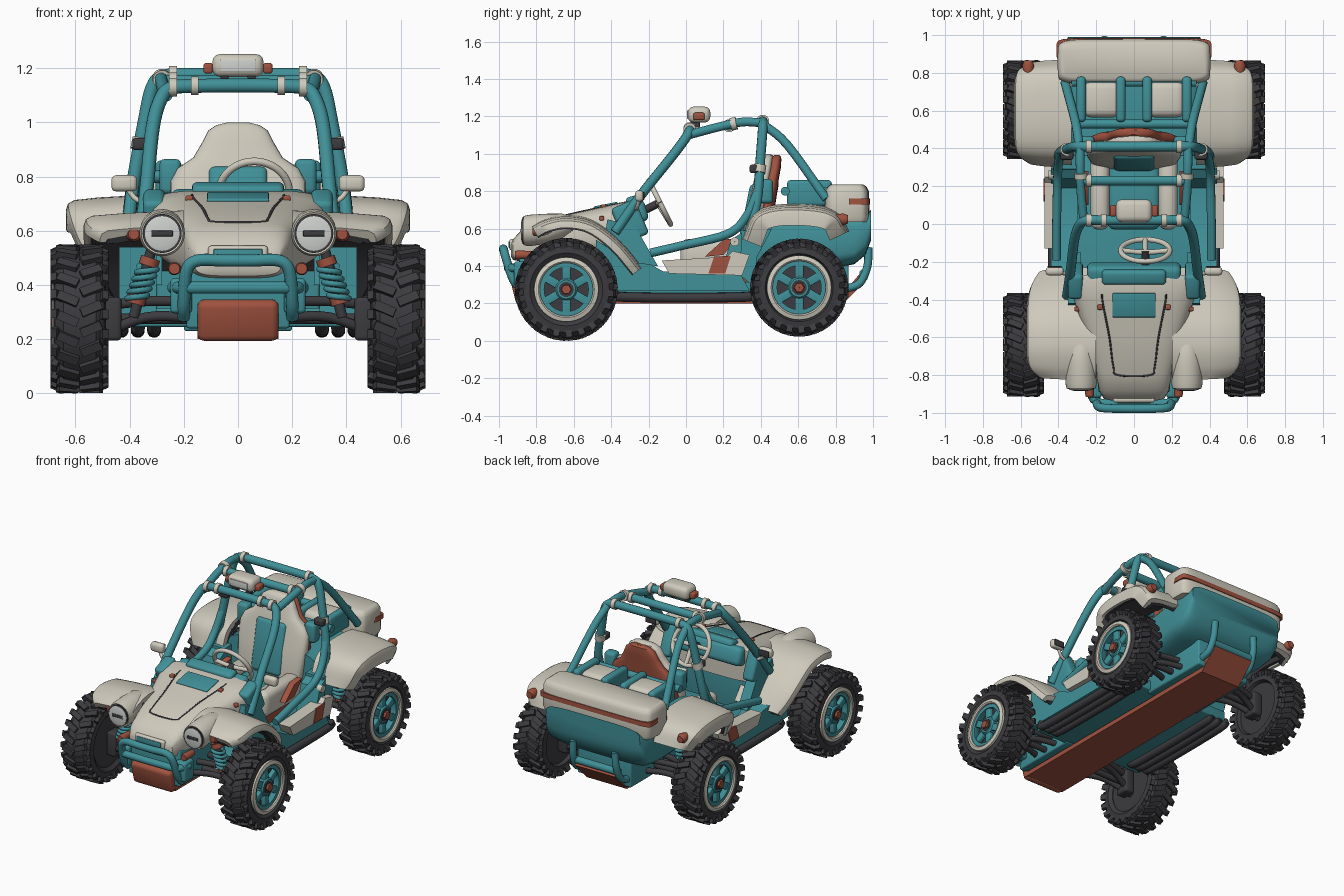
import bpy, bmesh
from math import sin, cos, tau, copysign
from mathutils import Vector, Matrix
if "Cube" in bpy.data.objects:
    bpy.data.objects.remove(bpy.data.objects["Cube"], do_unlink=True)
move, turn = Matrix.Translation, Matrix.Rotation

def paint(name, *rgb):
    mat = bpy.data.materials.new(name)
    mat.use_nodes = True
    mat.diffuse_color = (*rgb, 1)
    mat.node_tree.nodes["Principled BSDF"].inputs["Base Color"].default_value = (*rgb, 1)
    return mat

teal = paint("teal paint", .052, .28, .315)
cream = paint("cream paint", .62, .59, .505)
rust = paint("rust red paint", .35, .085, .05)
dark = paint("charcoal rubber", .045, .044, .05)
glass = paint("pale lens", .62, .64, .62)

def finish(name, bm, mat, mirror=False):
    bmesh.ops.recalc_face_normals(bm, faces=bm.faces)
    mesh = bpy.data.meshes.new(name)
    bm.to_mesh(mesh)
    bm.free()
    mesh.shade_smooth()
    mesh.set_sharp_from_angle(angle=.65)
    mesh.materials.append(mat)
    obj = bpy.data.objects.new(name, mesh)
    bpy.context.collection.objects.link(obj)
    if mirror:
        obj.modifiers.new("Mirror", 'MIRROR').use_mirror_merge = False

def skin(name, rings, mat, mirror=False, loop=False):
    bm = bmesh.new()
    rows = [[bm.verts.new(p) for p in ring] for ring in rings]
    for a, b in zip(rows, rows[1:] + (rows[:1] if loop else [])):
        for i in range(len(a)):
            bm.faces.new((a[i - 1], a[i], b[i], b[i - 1]))
    for end in () if loop else (rows[0], rows[-1]):
        bm.faces.new(end)
    finish(name, bm, mat, mirror)

def smooth(points, steps=5):
    p = [Vector(q) for q in points]
    p = [2 * p[0] - p[1]] + p + [2 * p[-1] - p[-2]]
    out = []
    for a, b, c, d in zip(p, p[1:], p[2:], p[3:]):
        for t in (i / steps for i in range(steps)):
            out.append(.5 * (2 * b + (c - a) * t + (2 * a - 5 * b + 4 * c - d) * t * t + (3 * b - a - 3 * c + d) * t ** 3))
    return out + [p[-2]]

def tubes(mat, radius, mirror, **paths):
    circle = [(radius * cos(tau * k / 12), radius * sin(tau * k / 12)) for k in range(12)]
    for name, points in paths.items():
        path, normal, rings = smooth(points), None, []
        for i, p in enumerate(path):
            along = (path[min(i + 1, len(path) - 1)] - path[max(i - 1, 0)]).normalized()
            normal = normal or along.orthogonal()
            normal = (normal - along * normal.dot(along)).normalized()
            rings.append([p + normal * u + along.cross(normal) * v for u, v in circle])
        skin(name, rings, mat, mirror)

def hoop(*points):
    return [*points] + [(-x, y, z) for x, y, z in reversed(points)]

def add_box(bm, matrix, size, bevel=0):
    made = bmesh.ops.create_cube(bm, size=1, matrix=matrix @ Matrix.Diagonal((*size, 1)))
    if bevel:
        edges = list({e for v in made["verts"] for e in v.link_edges})
        bmesh.ops.bevel(bm, geom=edges, offset=bevel, segments=3, profile=.5, affect='EDGES')

def boxes(mat, mirror, *parts):
    for name, centre, size, bevel, tilt in parts:
        bm = bmesh.new()
        add_box(bm, move(centre) @ turn(tilt, 4, 'X'), size, bevel)
        finish(name, bm, mat, mirror)

def loft(name, axis, mat, power, x, mirror, *sections):
    """Sections are (position, centre, half width, half height)."""
    spots = [(cos(tau * k / 32), sin(tau * k / 32)) for k in range(32)]
    spots = [(copysign(abs(c) ** (2 / power), c), copysign(abs(s) ** (2 / power), s)) for c, s in spots]
    skin(name, [[(x + w * c, t, mid + h * s) if axis == 'y' else (x + w * c, mid + h * s, t) for c, s in spots]
                for t, mid, w, h in sections], mat, mirror)

def slab(name, mat, mirror, x0, x1, *outline):
    skin(name, [[(x, y, z) for y, z in outline] for x in (x0, x1)], mat, mirror)

def lathe(name, mat, y, z, profile, seg=40):
    turns = [tau * k / seg for k in range(seg)]
    skin(name, [[(x, y + r * cos(a), z + r * sin(a)) for x, r in profile] for a in turns], mat, True, True)

def fender(name, mat, path, x0, x1, lip, drop=0):
    path, rings = smooth(path), []
    for i, p in enumerate(path):
        along = (path[min(i + 1, len(path) - 1)] - path[max(i - 1, 0)]).normalized()
        edge = x1 - .06 * abs(2 * i / (len(path) - 1) - 1) ** 4
        mid = x0 + .6 * (edge - x0)
        section = ((x0, .015), (mid, .005), (edge - .03, -.005), (edge - .008, -.018), (edge, -.04),
                   (edge, -lip), (edge - .02, -lip), (edge - .03, -.04), (mid, -.02), (x0, -.02))
        rings.append([(x, p.x - along.y * (d - drop), p.y + along.x * (d - drop)) for x, d in section])
    skin(name, rings, mat, True)

def wheel(end, y, z, radius):
    half = [(.165, .172), (.182, radius - .08), (.176, radius - .045), (.145, radius - .018)]
    for name, mat, seg, profile in (
            ("tyre", dark, 40, [(.5 + w, r) for w, r in half] + [(.67 - w, r) for w, r in reversed(half)]),
            ("rim_ring", cream, 40, [(.64, .142), (.68, .142), (.687, .15), (.68, .172), (.64, .175)]),
            ("rim_barrel", teal, 40, [(.6, .165), (.67, .143), (.67, .118), (.655, .118), (.6, .145)]),
            ("rim_back", dark, 40, [(.51, .001), (.62, .001), (.62, .15), (.51, .172)]),
            ("hub", teal, 40, [(.6, .001), (.672, .001), (.672, .05), (.66, .06), (.6, .06)]),
            ("hub_seat", dark, 40, [(.66, .001), (.676, .001), (.676, .04), (.66, .04)]),
            ("hub_cap", rust, 6, [(.66, .001), (.69, .001), (.69, .026), (.66, .032)])):
        lathe(f"{end}_{name}", mat, y, z, profile, seg)
    tread, spokes = bmesh.new(), bmesh.new()
    for k in range(44):
        side = 1 if k % 2 else -1
        spin = move((.585, y, z)) @ turn(tau * k / 44, 4, 'X')
        add_box(tread, spin @ move((side * .043, 0, radius - .014)) @ turn(side * .4, 4, 'Z'), (.08, .034, .026))
        add_box(tread, spin @ move((side * .086, side * .02, radius - .042)) @ turn(side * .4, 4, 'Y'), (.024, .034, .055))
    for k in range(6):
        add_box(spokes, move((.648, y, z)) @ turn(tau * k / 6, 4, 'X') @ move((0, 0, .09)), (.03, .046, .1), .006)
    finish(end + "_tread", tread, dark, True)
    finish(end + "_spokes", spokes, teal, True)
    # Suspension
    for n, (reach, low, high) in enumerate(((-.1, .28, .21), (.1, .28, .21), (-.06, .34, .32), (.07, .34, .32))):
        tubes(dark, .019, True, **{f"{end}_arm_{n}": [(.16, y + reach, low), (.34, y + reach / 2, low), (.52, y, high)]})
    boxes(dark, True, (end + "_knuckle", (.465, y, z), (.07, .1, .16), .015, 0))
    s = y - .05
    tubes(dark, .02, True, **{end + "_axle": [(0, y, z), (.55, y, z)], end + "_damper": [(.32, s, .53), (.385, s, .28)]})
    tubes(teal, .011, True, **{end + "_spring": [(.33 + .045 * f + .035 * cos(f * 5 * tau), s + .035 * sin(f * 5 * tau), .47 - .12 * f)
                                                 for f in (i / 40 for i in range(41))]})
    tubes(rust, .037, True, **{end + "_spring_top": [(.322, s, .5), (.332, s, .47)], end + "_spring_foot": [(.37, s, .365), (.38, s, .33)]})

wheel("front", -.64, .275, .275)
wheel("rear", .605, .285, .262)
# Chassis and lower body
slab("skid_plate", rust, False, -.15, .15, (-.88, .2), (.84, .2), (.97, .33), (.93, .36), (.82, .23), (-.88, .23))
slab("side_sill", teal, True, .3, .44, (-.48, .27), (.34, .27), (.29, .36), (.3, .58), (.24, .54), (.19, .37),
     (-.12, .37), (-.19, .41), (-.3, .42), (-.48, .54))
slab("cowl_side", teal, True, .28, .35, (-.46, .4), (-.15, .4), (-.27, .61), (-.42, .65))
slab("quarter_panel", teal, True, .3, .43, (.28, .36), (.36, .29), (.38, .45), (.46, .6), (.29, .59))
slab("side_panel", cream, True, .39, .475, (-.13, .43), (-.09, .36), (.3, .35), (.34, .46), (.25, .48), (.22, .45))
slab("side_panel_accent", rust, True, .47, .48, (.12, .36), (.21, .36), (.24, .455), (.15, .45))
slab("seat_side_tray", rust, True, .24, .28, (.1, .45), (.2, .46), (.28, .55), (.2, .54))
tubes(dark, .026, True, **{f"side_rail_{n}": [(x, -.37, .27), (x, -.34, .235), (x, .32, .235), (x, .36, .27)]
                           for n, x in enumerate((.31, .37, .43))})
boxes(teal, False, ("floor_pan", (0, -.03, .28), (.82, .86, .07), .01, 0), ("front_chassis", (0, -.66, .36), (.38, .46, .24), .01, 0),
      ("rear_chassis", (0, .62, .33), (.4, .5, .2), .01, 0), ("firewall", (0, -.32, .45), (.6, .05, .36), .01, 0))
boxes(teal, True, ("front_chassis_ears", (.21, -.87, .36), (.08, .1, .13), .015, 0))
boxes(rust, False, ("skid_nose", (0, -.895, .27), (.3, .06, .155), .025, .25), ("seat_base", (0, .2, .35), (.4, .4, .1), .02, 0))
lathe("fuel_cap", cream, .26, .53, [(.42, .001), (.452, .001), (.452, .024), (.42, .024)], 20)
# Nose and hood
loft("hood", 'y', cream, 4, 0, False, (-.935, .485, .12, .035), (-.925, .488, .16, .055), (-.88, .508, .185, .085),
     (-.8, .53, .2, .105), (-.6, .56, .255, .125), (-.4, .6, .32, .13), (-.3, .625, .345, .125), (-.27, .63, .335, .115))
tubes(dark, .005, False, hood_seam=hoop((.17, -.37, .731), (.165, -.42, .721), (.13, -.6, .682), (.11, -.75, .643), (.085, -.8, .632)))
boxes(teal, False, ("hood_vent", (0, -.43, .723), (.23, .13, .016), .006, .2), ("grille_slot", (0, -.945, .515), (.18, .008, .035), .003, 0))
boxes(cream, False, ("grille_frame", (0, -.93, .515), (.22, .03, .06), .012, 0))
boxes(rust, True, ("hood_latch", (.18, -.44, .718), (.028, .028, .024), .006, 0), ("hood_side_stud", (.3, -.45, .655), (.03, .024, .024), .006, 0))
loft("nose_stud", 'y', rust, 2, .235, True, (-.915, .46, .02, .02), (-.9, .46, .024, .024), (-.82, .46, .02, .02))
loft("headlight_shell", 'y', cream, 2, .28, True, (-.865, .59, .068, .068), (-.87, .59, .077, .077), (-.84, .59, .084, .084),
     (-.74, .6, .082, .08), (-.66, .615, .07, .065), (-.58, .63, .03, .02))
loft("headlight_ring", 'y', dark, 2, .28, True, (-.874, .59, .072, .072), (-.85, .59, .072, .072))
loft("headlight_lens", 'y', glass, 2, .28, True, (-.882, .59, .045, .045), (-.877, .59, .064, .064), (-.85, .59, .064, .064))
boxes(dark, True, ("headlight_bar", (.28, -.88, .59), (.08, .008, .022), .003, 0))
loft("front_marker", 'y', rust, 2, .385, True, (-.82, .588, .02, .02), (-.805, .588, .028, .028), (-.79, .588, .028, .028))
loft("front_marker_cup", 'y', cream, 2, .385, True, (-.795, .588, .026, .026), (-.76, .59, .028, .028), (-.72, .6, .02, .02))
tubes(teal, .023, False, bull_bar=hoop((.2, -.88, .28), (.2, -.925, .33), (.19, -.965, .45), (.15, -.975, .49), (.05, -.978, .49)),
      lower_bull_bar=hoop((.24, -.86, .39), (.2, -.94, .39), (.08, -.95, .39)))
# Fenders with dark liners
front_arch = [(-.82, .605), (-.75, .64), (-.64, .66), (-.5, .632), (-.36, .53), (-.24, .39)]
rear_arch = [(.31, .54), (.37, .67), (.5, .715), (.7, .71), (.81, .67), (.86, .58)]
for end, arch, inner, outer, lip in (("front", front_arch, .2, .57, .055), ("rear", rear_arch, .33, .635, .1)):
    fender(end + "_fender", cream, arch, inner, outer, lip)
    fender(end + "_fender_liner", dark, arch, inner, outer - .025, lip - .03, .022)
# Tail and cargo bay
loft("tail_lamp", 'y', rust, 2, .56, True, (.8, .65, .024, .024), (.84, .65, .032, .032), (.865, .65, .022, .022))
loft("tail_tub", 'y', teal, 5, 0, False, (.36, .52, .33, .16), (.6, .53, .35, .15), (.8, .54, .37, .15), (.9, .54, .37, .13),
     (.96, .57, .365, .11), (.99, .62, .35, .08))
loft("tail_rim", 'z', cream, 7, 0, False, (.635, .86, .395, .115), (.66, .86, .405, .122), (.8, .86, .405, .118),
     (.825, .86, .395, .105), (.835, .86, .38, .09))
loft("tail_stripe", 'z', rust, 7, 0, False, (.73, .92, .411, .065), (.76, .92, .411, .064))
tubes(teal, .022, True, rear_guard=[(.17, .86, .28), (.165, .93, .31), (.16, .97, .4), (.155, .975, .5)])
boxes(cream, True, ("cargo_roll", (.17, .66, .77), (.2, .19, .15), .04, 0))
boxes(teal, True, ("inner_strap", (.07, .66, .79), (.05, .24, .14), .02, 0), ("outer_strap", (.28, .66, .79), (.05, .24, .14), .02, 0))
tubes(teal, .024, False, front_cargo_rail=[(-.33, .53, .8), (.33, .53, .8)], rear_cargo_rail=[(-.33, .75, .8), (.33, .75, .8)],
      rear_guard_bar=[(-.17, .95, .36), (.17, .95, .36)])
# Cockpit
boxes(teal, False, ("dashboard", (0, -.26, .69), (.5, .1, .12), .03, .3), ("dash_hood", (0, -.28, .745), (.34, .08, .06), .02, .3))
boxes(teal, True, ("dash_side", (.31, -.3, .64), (.08, .14, .2), .02, .4))
ring = [(.06 + .13 * cos(a), -.14 - .058 * sin(a), .74 + .116 * sin(a)) for a in (tau * k / 24 for k in range(25))]
tubes(cream, .014, False, steering_rim=ring, cross_spoke=[ring[0], (.06, -.15, .735), ring[12]], lower_spoke=[(.06, -.15, .735), ring[18]])
tubes(dark, .022, False, steering_column=[(.06, -.14, .74), (.06, -.3, .66)])
# Seat
back = [(.42, .35, .2, .035), (.5, .36, .23, .05), (.68, .395, .25, .055), (.78, .415, .25, .05), (.83, .425, .225, .048),
        (.87, .43, .165, .045), (.93, .445, .13, .04), (.97, .45, .11, .037), (.99, .455, .08, .03), (1, .455, .04, .015)]
loft("seat_back", 'z', cream, 3, 0, False, *[(z, y - .02, w, d) for z, y, w, d in back])
loft("seat_shell", 'z', rust, 3, 0, False, *[(z - .005, y + .03, w * .94, d * .8) for z, y, w, d in back])
boxes(teal, False, ("seat_back_pad", (0, .34, .67), (.22, .06, .34), .025, -.2), ("seat_cushion", (0, .17, .44), (.28, .4, .13), .04, 0))
boxes(cream, True, ("seat_bolster", (.18, .17, .46), (.1, .4, .17), .04, 0))
# Roll cage
tubes(teal, .026, False, roof_bar=[(-.28, .23, 1.15), (.28, .23, 1.15)],
      front_hoop=hoop((.355, -.38, .58), (.335, -.24, .78), (.315, -.08, .98), (.288, -.005, 1.08), (.25, .02, 1.125), (.15, .02, 1.135)),
      main_hoop=hoop((.405, .33, .56), (.39, .38, .75), (.345, .4, 1), (.315, .41, 1.13), (.27, .41, 1.17), (.15, .41, 1.175)))
tubes(teal, .024, True, roof_rail=[(.265, .01, 1.1), (.28, .16, 1.14), (.285, .3, 1.17), (.285, .41, 1.165)],
      rear_brace=[(.29, .41, 1.16), (.31, .54, 1.05), (.365, .75, .76)],
      door_bar=[(.385, .38, .79), (.4, .32, .66), (.405, .22, .57), (.41, -.02, .51), (.41, -.19, .47)])
boxes(teal, True, ("shoulder_mount", (.25, .43, .8), (.08, .07, .13), .02, 0))
tubes(cream, .035, True, rail_clamp=[(.28, .24, 1.158), (.282, .27, 1.164)], post_clamp=[(.364, .39, .9), (.356, .396, .94)],
      **{f"cage_clamp_{n}": [(x - .014, y, z), (x + .014, y, z)] for n, (x, y, z) in
         enumerate(((.16, .02, 1.135), (.24, .02, 1.13), (.24, .23, 1.15), (.24, .41, 1.175)))})
# Roof light and mirrors
boxes(cream, False, ("roof_lamp", (0, .07, 1.21), (.19, .12, .085), .03, 0))
boxes(glass, False, ("roof_lamp_lens", (0, .009, 1.21), (.13, .008, .045), .003, 0))
boxes(rust, True, ("roof_lamp_side", (.11, .07, 1.2), (.035, .06, .04), .01, 0))
boxes(cream, True, ("mirror_shell", (.42, -.25, .775), (.095, .045, .06), .018, 0))
tubes(cream, .01, True, mirror_stalk=[(.335, -.27, .7), (.38, -.26, .72), (.41, -.25, .76)])
boxes(dark, True, ("roof_lamp_foot", (.05, .05, 1.165), (.03, .05, .05), .006, 0), ("mirror_face", (.42, -.226, .775), (.075, .006, .042), .002, 0),
      ("post_grip", (.355, .365, .92), (.07, .05, .045), .012, 0))
